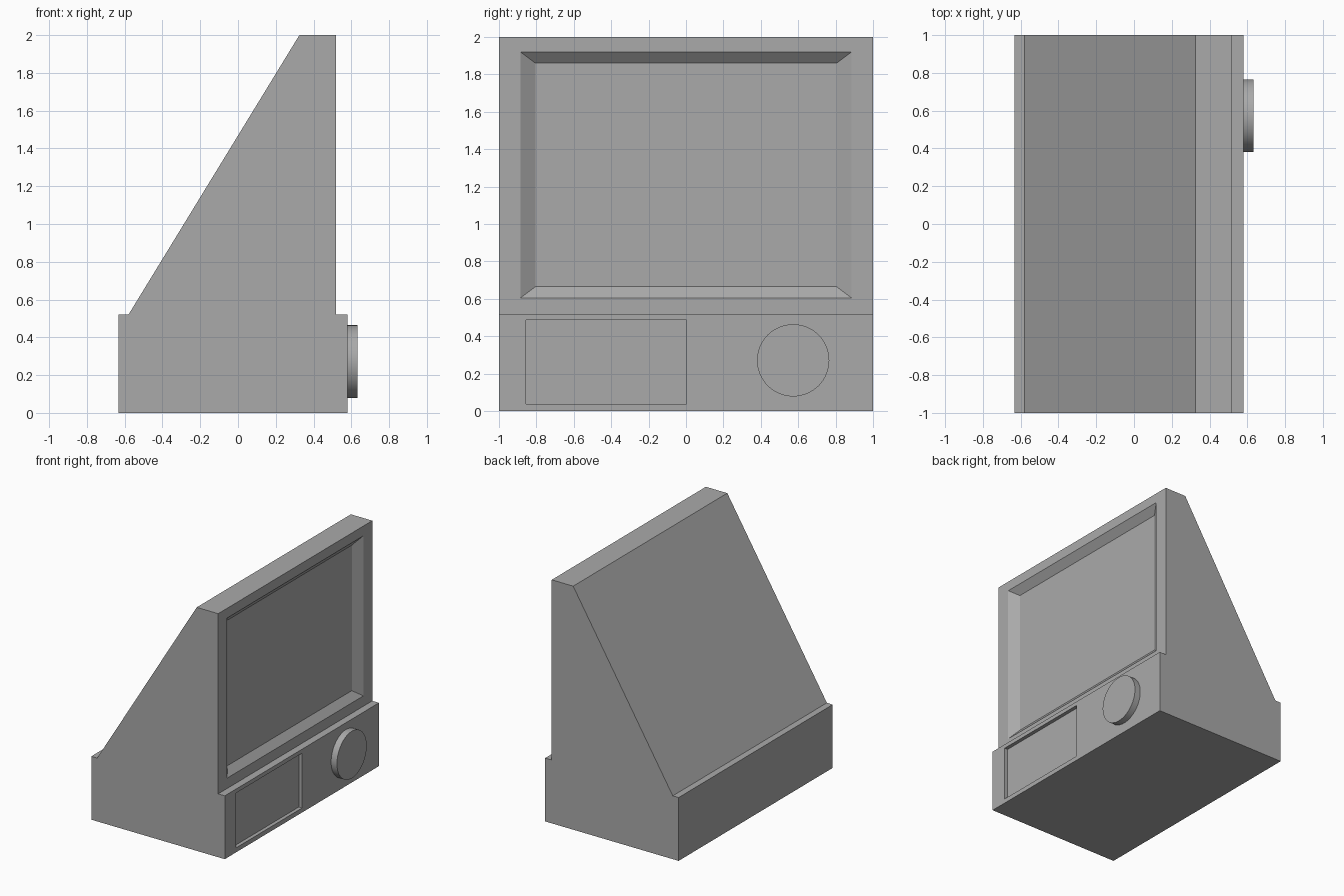
import bpy, bmesh, math

default = bpy.data.objects.get("Cube")
if default:
    bpy.data.objects.remove(default, do_unlink=True)

# One plain grey for the whole model
grey = bpy.data.materials.new("grey")
grey.use_nodes = True
colour = (0.4, 0.4, 0.4, 1)
grey.diffuse_color = colour
grey.node_tree.nodes["Principled BSDF"].inputs["Base Color"].default_value = colour


def finish(bm, name):
    bmesh.ops.recalc_face_normals(bm, faces=bm.faces)
    mesh = bpy.data.meshes.new(name)
    bm.to_mesh(mesh)
    bm.free()
    mesh.materials.append(grey)
    obj = bpy.data.objects.new(name, mesh)
    bpy.context.collection.objects.link(obj)
    return obj


def fit(face, x, y0, y1, z0, z1):
    """Move a rectangular face to the given x plane and y/z limits."""
    mid = face.calc_center_median()
    for v in face.verts:
        v.co = (x, y0 if v.co.y < mid.y else y1, z0 if v.co.z < mid.z else z1)


def recess(bm, face, depth, outer, inner):
    """Cut a pocket with its rim at outer and its floor at inner."""
    x = face.calc_center_median().x
    for level, limits in ((x, outer), (x - depth, inner)):
        bmesh.ops.inset_individual(bm, faces=[face], thickness=0.01)
        fit(face, level, *limits)


# Cabinet: side profile extruded across the full width
profile = [(-0.633, 0), (0.58, 0), (0.58, 0.52), (0.52, 0.52),
           (0.52, 2), (0.325, 2), (-0.58, 0.52), (-0.633, 0.52)]
bm = bmesh.new()
side = bm.faces.new([bm.verts.new((x, -1, z)) for x, z in profile])
new = bmesh.ops.extrude_face_region(bm, geom=[side])["geom"]
for v in new:
    if isinstance(v, bmesh.types.BMVert):
        v.co.y = 1
bmesh.ops.recalc_face_normals(bm, faces=bm.faces)
bm.normal_update()

# Sloped screen recess and straight-sided slot panel
panels = [f for f in bm.faces if f.normal.x > 0.99]
slot_face, screen_face = sorted(panels, key=lambda f: f.calc_center_median().z)
recess(bm, screen_face, 0.05, (-0.885, 0.885, 0.605, 1.92), (-0.805, 0.805, 0.665, 1.86))
slot = (-0.855, 0.003, 0.037, 0.487)
recess(bm, slot_face, 0.03, slot, slot)
finish(bm, "cabinet")

# Round knob on the base panel
bm = bmesh.new()
bmesh.ops.create_cone(bm, cap_ends=True, segments=64, radius1=0.193, radius2=0.193, depth=0.063)
knob = finish(bm, "knob")
knob.rotation_euler.y = math.pi / 2
knob.location = (0.6015, 0.573, 0.271)
bpy.ops.object.select_all(action="DESELECT")
knob.select_set(True)
bpy.context.view_layer.objects.active = knob
bpy.ops.object.shade_smooth_by_angle(angle=math.radians(30))
